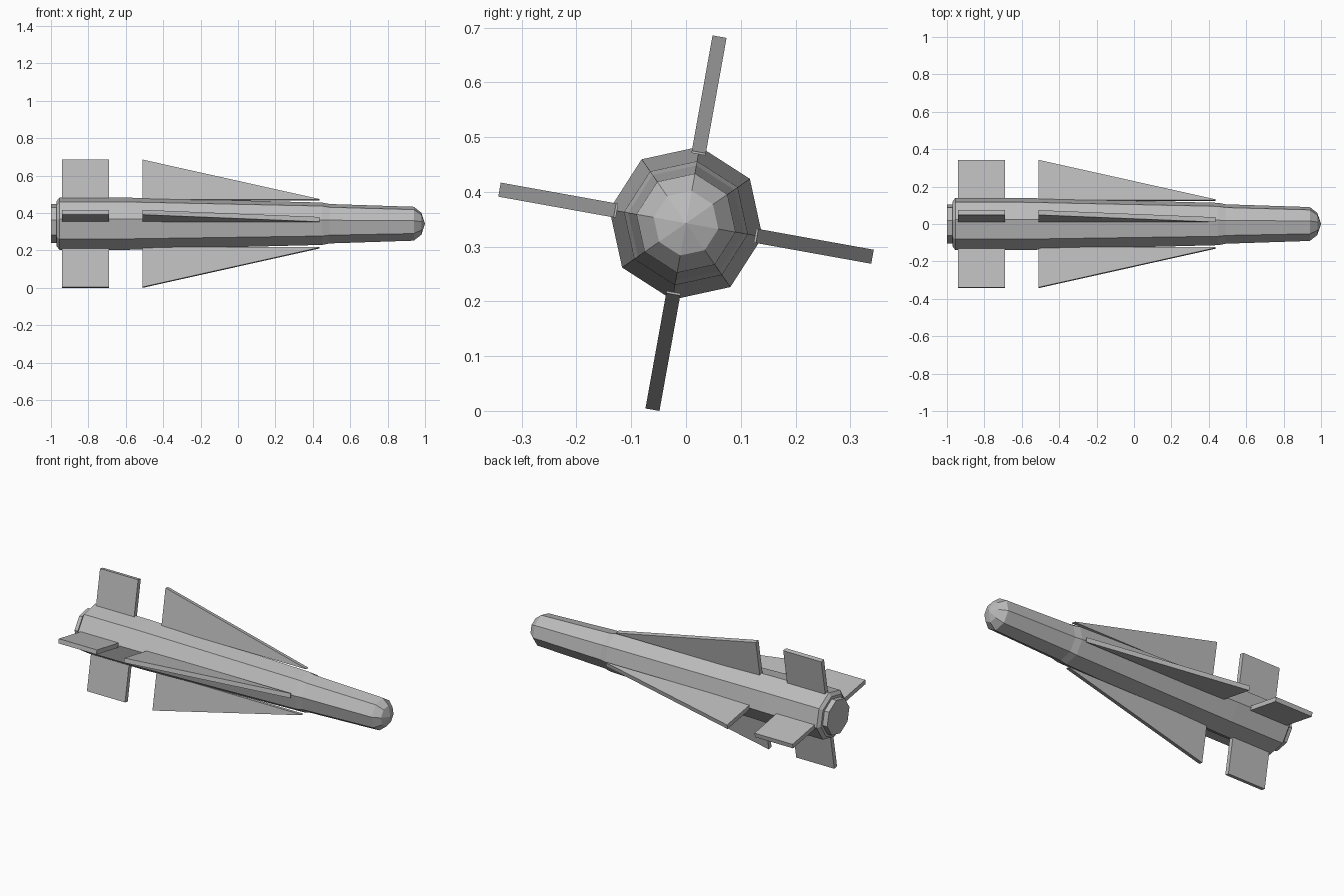
import bpy
import bmesh
from math import sin, cos, radians
from mathutils import Vector

cube = bpy.data.objects.get("Cube")
if cube:
    bpy.data.objects.remove(cube, do_unlink=True)

AXIS_Z = 0.343     # height of the body axis
ROLL = 79.8        # angle of the upper fin, from +y towards +z
SIDES = 8

grey = bpy.data.materials.new("plain grey")
grey.use_nodes = True
grey.diffuse_color = (0.5, 0.5, 0.5, 1)
grey.node_tree.nodes["Principled BSDF"].inputs["Base Color"].default_value = (0.5, 0.5, 0.5, 1)


def finish(bm, name):
    bmesh.ops.recalc_face_normals(bm, faces=bm.faces)
    mesh = bpy.data.meshes.new(name)
    bm.to_mesh(mesh)
    bm.free()
    mesh.materials.append(grey)
    obj = bpy.data.objects.new(name, mesh)
    obj.location.z = AXIS_Z
    bpy.context.collection.objects.link(obj)


def radial(angle):
    return Vector((0, cos(radians(angle)), sin(radians(angle))))


def lathe(name, profile):
    """Eight-sided body along x from (x, radius) pairs; radius 0 makes a tip."""
    bm = bmesh.new()
    rings = []
    for x, r in profile:
        count = SIDES if r else 1
        rings.append([bm.verts.new(Vector((x, 0, 0)) + r * radial(ROLL + i * 360 / SIDES))
                      for i in range(count)])
    for a, b in zip(rings, rings[1:]):
        for i in range(SIDES):
            j = (i + 1) % SIDES
            if len(b) == 1:
                bm.faces.new((a[i], a[j], b[0]))
            else:
                bm.faces.new((a[i], a[j], b[j], b[i]))
    for ring in (rings[0], rings[-1]):
        if len(ring) > 1:
            bm.faces.new(ring)
    finish(bm, name)


def fin(name, outline, angle, thickness=0.026):
    """Flat plate from (x, radius) corners, standing out at the given angle."""
    bm = bmesh.new()
    out, side = radial(angle), radial(angle + 90) * thickness / 2
    low, high = [[bm.verts.new(Vector((x, 0, 0)) + r * out + s * side) for x, r in outline]
                 for s in (-1, 1)]
    bm.faces.new(low)
    bm.faces.new(high)
    n = len(outline)
    for i in range(n):
        j = (i + 1) % n
        bm.faces.new((low[i], low[j], high[j], high[i]))
    finish(bm, name)


# Body with stepped tail, slight taper, collar and blunt nose
lathe("body", [(-1, 0.106), (-0.97, 0.106), (-0.97, 0.122), (-0.955, 0.142),
               (-0.6, 0.142), (0.45, 0.115), (0.49, 0.107), (0.94, 0.092),
               (0.98, 0.06), (1, 0)])

# Four tail fins and four long tapered wings
tail_outline = [(-0.94, 0.128), (-0.94, 0.346), (-0.69, 0.346), (-0.69, 0.128)]
wing_outline = [(-0.51, 0.128), (-0.51, 0.346), (0.435, 0.132), (0.435, 0.128)]
for k, place in enumerate(("top", "front", "bottom", "back")):
    fin("tail_fin_" + place, tail_outline, ROLL + 90 * k)
    fin("wing_" + place, wing_outline, ROLL + 90 * k)
